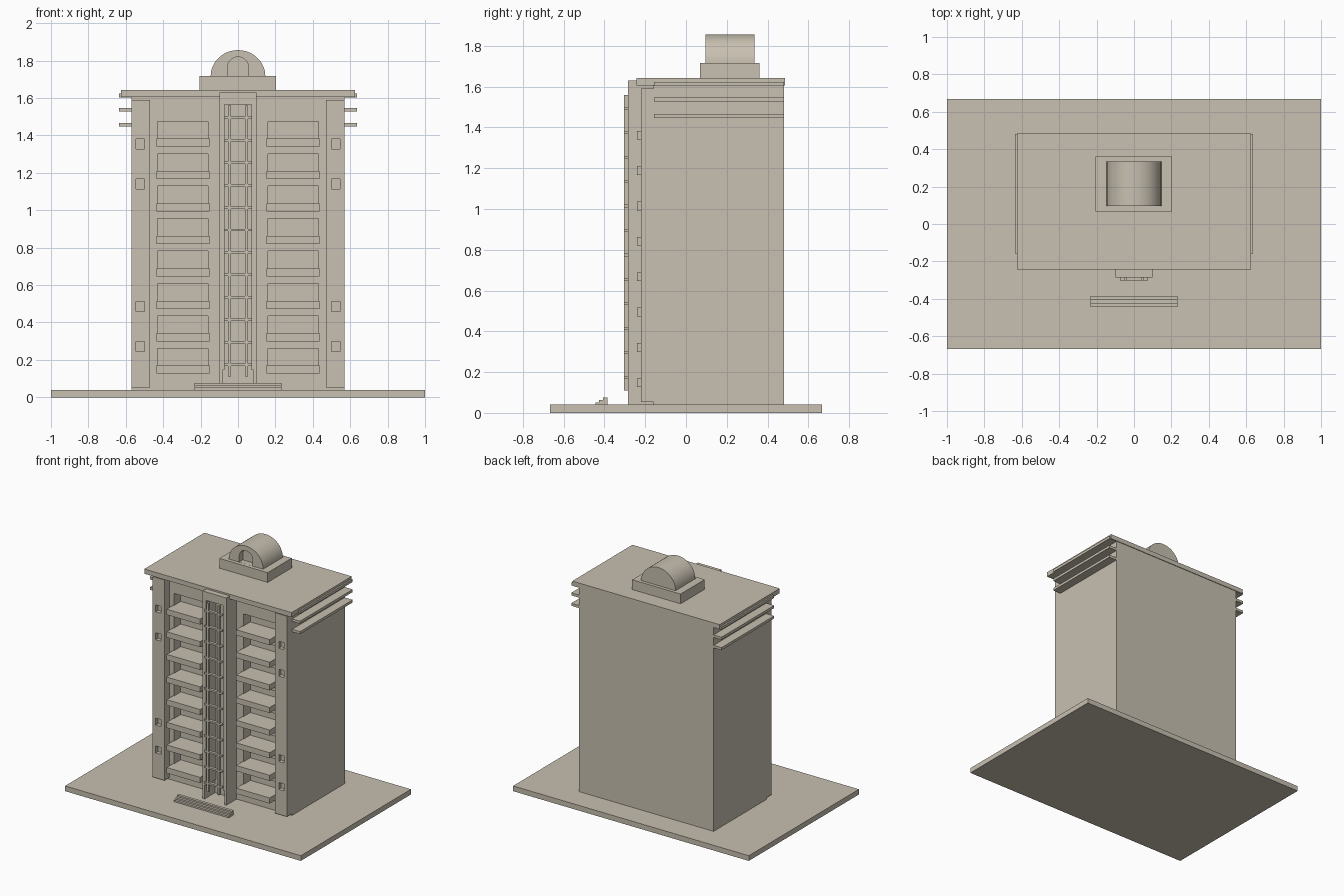
import bpy, bmesh, math
from mathutils import Matrix, Vector

if "Cube" in bpy.data.objects:
    bpy.data.objects.remove(bpy.data.objects["Cube"])

stone = bpy.data.materials.new("warm_stone")
stone.diffuse_color = (0.58, 0.53, 0.44, 1)
stone.use_nodes = True
stone.node_tree.nodes["Principled BSDF"].inputs["Base Color"].default_value = stone.diffuse_color


def finish(name, bm):
    bmesh.ops.recalc_face_normals(bm, faces=bm.faces)
    me = bpy.data.meshes.new(name)
    bm.to_mesh(me)
    bm.free()
    me.materials.append(stone)
    ob = bpy.data.objects.new(name, me)
    bpy.context.collection.objects.link(ob)
    return ob


def boxes(name, spans):
    """One object from boxes given as (x0, x1, y0, y1, z0, z1)."""
    bm = bmesh.new()
    for x0, x1, y0, y1, z0, z1 in spans:
        m = Matrix.Translation(((x0 + x1) / 2, (y0 + y1) / 2, (z0 + z1) / 2))
        m = m @ Matrix.Diagonal((x1 - x0, y1 - y0, z1 - z0, 1))
        bmesh.ops.create_cube(bm, size=1, matrix=m)
    return finish(name, bm)


def extrude_y(name, outline, y0, y1):
    """Extrude an x-z outline from y0 to y1."""
    bm = bmesh.new()
    face = bm.faces.new([bm.verts.new((x, y0, z)) for x, z in outline])
    ext = bmesh.ops.extrude_face_region(bm, geom=[face])
    verts = [v for v in ext["geom"] if isinstance(v, bmesh.types.BMVert)]
    bmesh.ops.translate(bm, verts=verts, vec=Vector((0, y1 - y0, 0)))
    return finish(name, bm)


def mirrored(x0, x1, *rest):
    return [(x0, x1, *rest), (-x1, -x0, *rest)]


def cut(ob, cutter):
    mod = ob.modifiers.new("openings", 'BOOLEAN')
    mod.operation = 'DIFFERENCE'
    mod.solver = 'EXACT'
    mod.object = cutter
    bpy.context.view_layer.objects.active = ob
    bpy.ops.object.modifier_apply(modifier=mod.name)
    bpy.data.objects.remove(cutter)


def arch(rx, rz, base, spring, n):
    """Round-headed outline: springing at height spring, feet at base."""
    pts = [(rx * math.cos(math.pi * i / n), spring + rz * math.sin(math.pi * i / n))
           for i in range(n + 1)]
    if base < spring:
        pts += [(-rx, base), (rx, base)]
    return pts


floors = [0.126 + 0.1735 * i for i in range(8)]

# Ground plate
boxes("ground_plate", [(-1, 1, -0.667, 0.667, 0, 0.04)])

# Main block with window recesses
tower = boxes("tower_block", [(-0.57, 0.57, -0.16, 0.48, 0.04, 1.61)])
cut(tower, boxes("window_cutter", [s for z in floors for s in
    mirrored(0.16, 0.43, -0.3, -0.08, z + 0.02, z + 0.135)]))

# Balconies filling the foot of each recess
boxes("balconies", [s for z in floors for s in
    mirrored(0.153, 0.437, -0.24, -0.155, z, z + 0.043)])
boxes("recess_floors", [s for z in floors for s in
    mirrored(0.16, 0.43, -0.156, -0.079, z + 0.019, z + 0.043)])

# Corner piers with small square windows
piers = boxes("corner_piers", mirrored(0.47, 0.57, -0.22, -0.16, 0.053, 1.59))
cut(piers, boxes("pier_cutter", [s for z in (0.244, 0.458, 1.113, 1.327) for s in
    mirrored(0.50, 0.545, -0.3, -0.19, z, z + 0.053)]))

# Central shaft, open at the front with a wider doorway at its foot
extrude_y("stair_shaft", [
    (-0.1, 0.04), (-0.1, 1.63), (0.1, 1.63), (0.1, 0.04),
    (0.083, 0.04), (0.083, 0.147), (0.073, 0.147), (0.073, 1.565),
    (-0.073, 1.565), (-0.073, 0.147), (-0.083, 0.147), (-0.083, 0.04)],
    -0.285, -0.158)

# Ladder frame on the shaft
boxes("ladder_stiles", mirrored(0.038, 0.053, -0.303, -0.283, 0.11, 1.56))
boxes("ladder_rungs", [(-0.075, 0.075, -0.303, -0.281, z, z + 0.013)
                       for z in (0.168 + 0.12 * i for i in range(12))])

# Entrance steps rising toward the tower
boxes("entrance_steps", [(-0.233, 0.233, -0.445 + 0.019 * i, -0.385,
                          0.04 + 0.012 * i, 0.052 + 0.012 * i) for i in range(3)])

# Roof slab and side ledges
boxes("roof_slab", [(-0.625, 0.625, -0.243, 0.485, 1.606, 1.642)])
boxes("side_ledges", [s for z in (1.447, 1.527, 1.604) for s in
    mirrored(0.565, 0.637, -0.158, 0.48, z, z + 0.02)])

# Rooftop plinth and barrel vault with an arched niche
boxes("roof_plinth", [(-0.206, 0.204, 0.068, 0.36, 1.64, 1.717)])
vault = extrude_y("barrel_vault", arch(0.146, 0.14, 1.716, 1.716, 32), 0.096, 0.335)
cut(vault, extrude_y("niche_cutter", arch(0.057, 0.057, 1.7175, 1.763, 20), 0.05, 0.14))
bpy.ops.object.select_all(action='DESELECT')
vault.select_set(True)
bpy.context.view_layer.objects.active = vault
bpy.ops.object.shade_smooth_by_angle(angle=math.radians(30))
